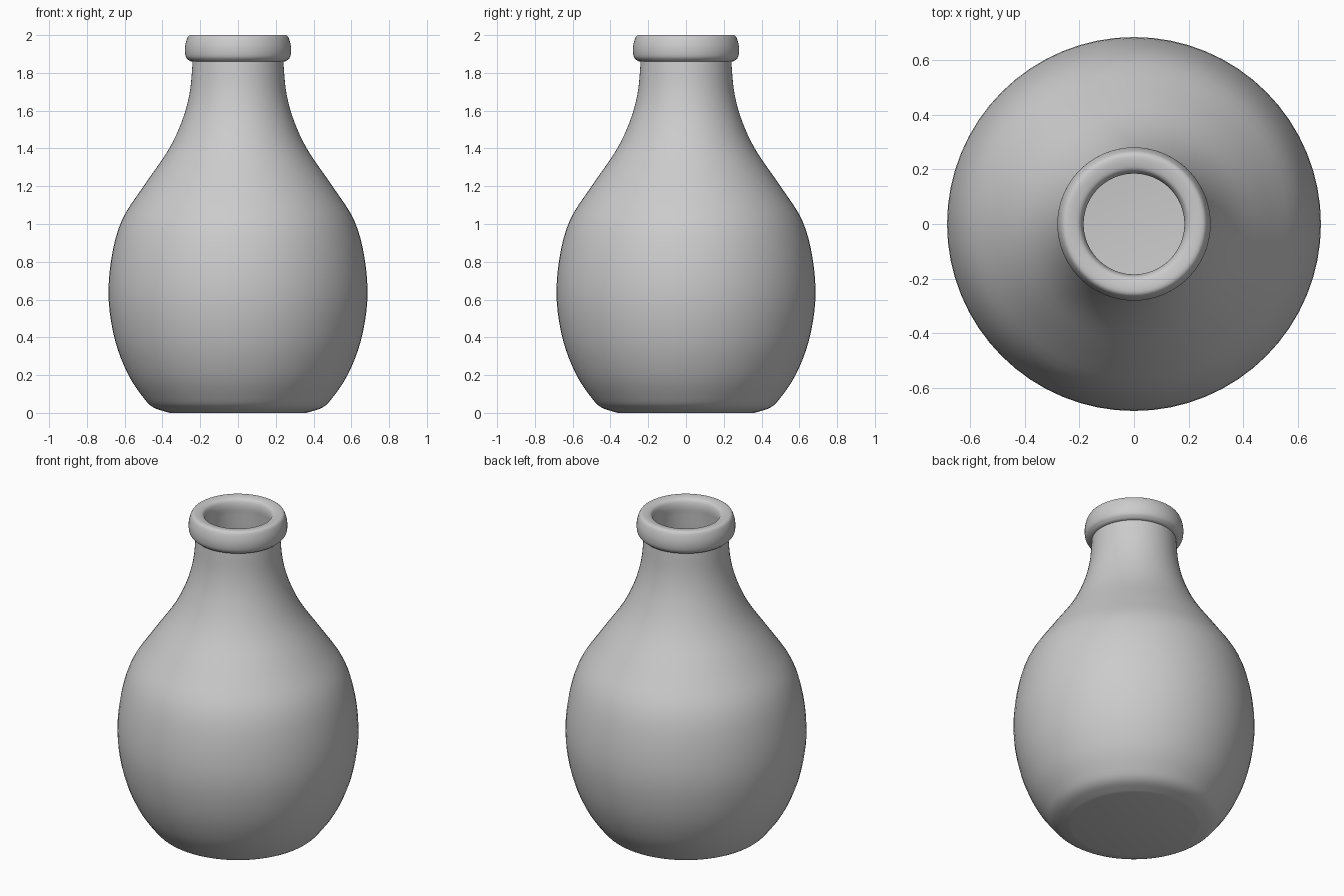
import bpy, bmesh, math
from mathutils import Vector

if "Cube" in bpy.data.objects:
    bpy.data.objects.remove(bpy.data.objects["Cube"])

SEGMENTS = 64


def smooth_curve(pts, steps=4):
    """Catmull-Rom curve through (radius, height) points."""
    p = [Vector(q) for q in pts]
    p = [2 * p[0] - p[1]] + p + [2 * p[-1] - p[-2]]
    out = []
    for i in range(1, len(p) - 2):
        a, b, c, d = p[i - 1:i + 3]
        for s in range(steps):
            t = s / steps
            out.append(0.5 * (2 * b + (c - a) * t + (2 * a - 5 * b + 4 * c - d) * t * t
                              + (3 * b - a - 3 * c + d) * t ** 3))
    return out + [p[-2]]


def lathe(name, profile):
    """Revolve a profile around z; both ends close on the axis."""
    bm = bmesh.new()
    rings = []
    for r, z in profile:
        if r < 1e-5:
            rings.append([bm.verts.new((0, 0, z))] * SEGMENTS)
        else:
            rings.append([bm.verts.new((r * math.cos(2 * math.pi * k / SEGMENTS),
                                        r * math.sin(2 * math.pi * k / SEGMENTS), z))
                          for k in range(SEGMENTS)])
    for lo, hi in zip(rings, rings[1:]):
        for k in range(SEGMENTS):
            n = (k + 1) % SEGMENTS
            bm.faces.new(dict.fromkeys((lo[k], lo[n], hi[n], hi[k])))
    bmesh.ops.recalc_face_normals(bm, faces=bm.faces)
    mesh = bpy.data.meshes.new(name)
    bm.to_mesh(mesh)
    bm.free()
    ob = bpy.data.objects.new(name, mesh)
    bpy.context.collection.objects.link(ob)
    bpy.context.view_layer.objects.active = ob
    ob.select_set(True)
    bpy.ops.object.shade_smooth_by_angle(angle=math.radians(40))
    ob.select_set(False)
    return ob


# Outer wall: rounded base, bulging body, slim neck
outer = smooth_curve([(0.38, 0.005), (0.45, 0.03), (0.50, 0.08), (0.58, 0.2), (0.65, 0.38),
                      (0.685, 0.6), (0.67, 0.82), (0.615, 1.02), (0.50, 1.2),
                      (0.37, 1.39), (0.295, 1.55), (0.255, 1.7), (0.24, 1.86)])
# Rolled lip around the mouth
lip = smooth_curve([(0.255, 1.862), (0.276, 1.885), (0.281, 1.93), (0.272, 1.975),
                    (0.255, 2.0), (0.215, 1.998), (0.194, 1.985), (0.185, 1.95),
                    (0.188, 1.90)])
# Hollow inside, following the outer wall
inner = smooth_curve([(0.19, 1.86), (0.205, 1.7), (0.245, 1.55), (0.32, 1.39),
                      (0.45, 1.2), (0.565, 1.02), (0.62, 0.82), (0.635, 0.6),
                      (0.60, 0.38), (0.53, 0.2), (0.45, 0.09), (0.36, 0.06)])

lathe("bottle", [(0, 0), (0.36, 0)] + outer + lip + inner + [(0, 0.06)])
